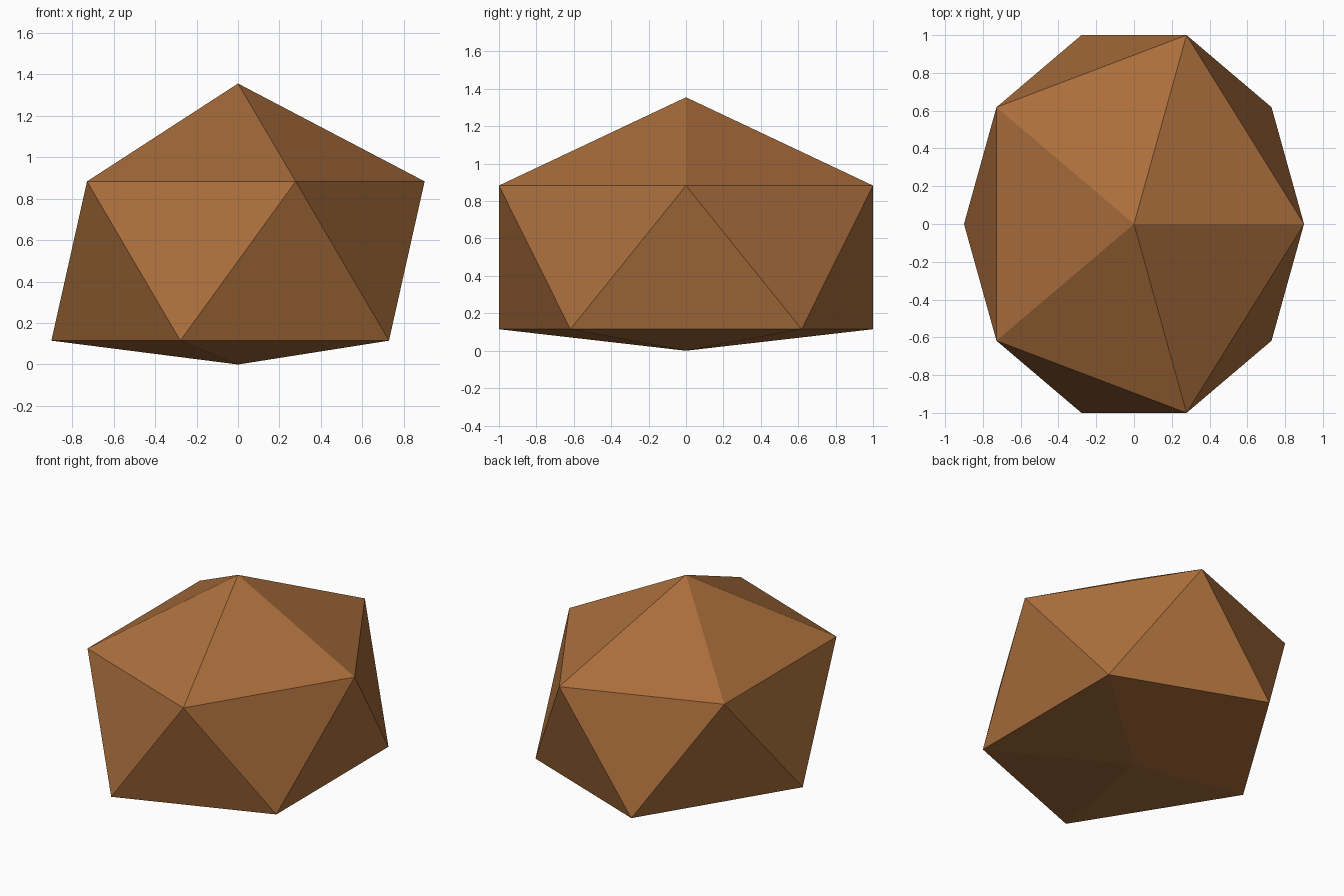
import bpy, bmesh, math

if "Cube" in bpy.data.objects:
    bpy.data.objects.remove(bpy.data.objects["Cube"])

# one flat brown for the whole rock
brown = bpy.data.materials.new("earth brown")
brown.diffuse_color = (0.40, 0.155, 0.045, 1)
brown.use_nodes = True
brown.node_tree.nodes["Principled BSDF"].inputs["Base Color"].default_value = brown.diffuse_color

# rock: stretched icosahedron with a flattened underside
RX, RY = 0.90, 1.0515
bm = bmesh.new()


def ring(z, turn):
    return [bm.verts.new((RX * math.cos(math.radians(72 * k + turn)),
                          RY * math.sin(math.radians(72 * k + turn)), z))
            for k in range(5)]


top = bm.verts.new((0, 0, 1.355))
upper = ring(0.883, 0)
lower = ring(0.115, 36)
bottom = bm.verts.new((0, 0, 0))

for k in range(5):
    n = (k + 1) % 5
    bm.faces.new((top, upper[k], upper[n]))            # crown
    bm.faces.new((upper[k], lower[k], upper[n]))       # side, pointing down
    bm.faces.new((upper[n], lower[k], lower[n]))       # side, pointing up
    bm.faces.new((bottom, lower[n], lower[k]))         # underside

bmesh.ops.recalc_face_normals(bm, faces=bm.faces)
mesh = bpy.data.meshes.new("rock")
bm.to_mesh(mesh)
bm.free()
mesh.materials.append(brown)
rock = bpy.data.objects.new("rock", mesh)
bpy.context.collection.objects.link(rock)
